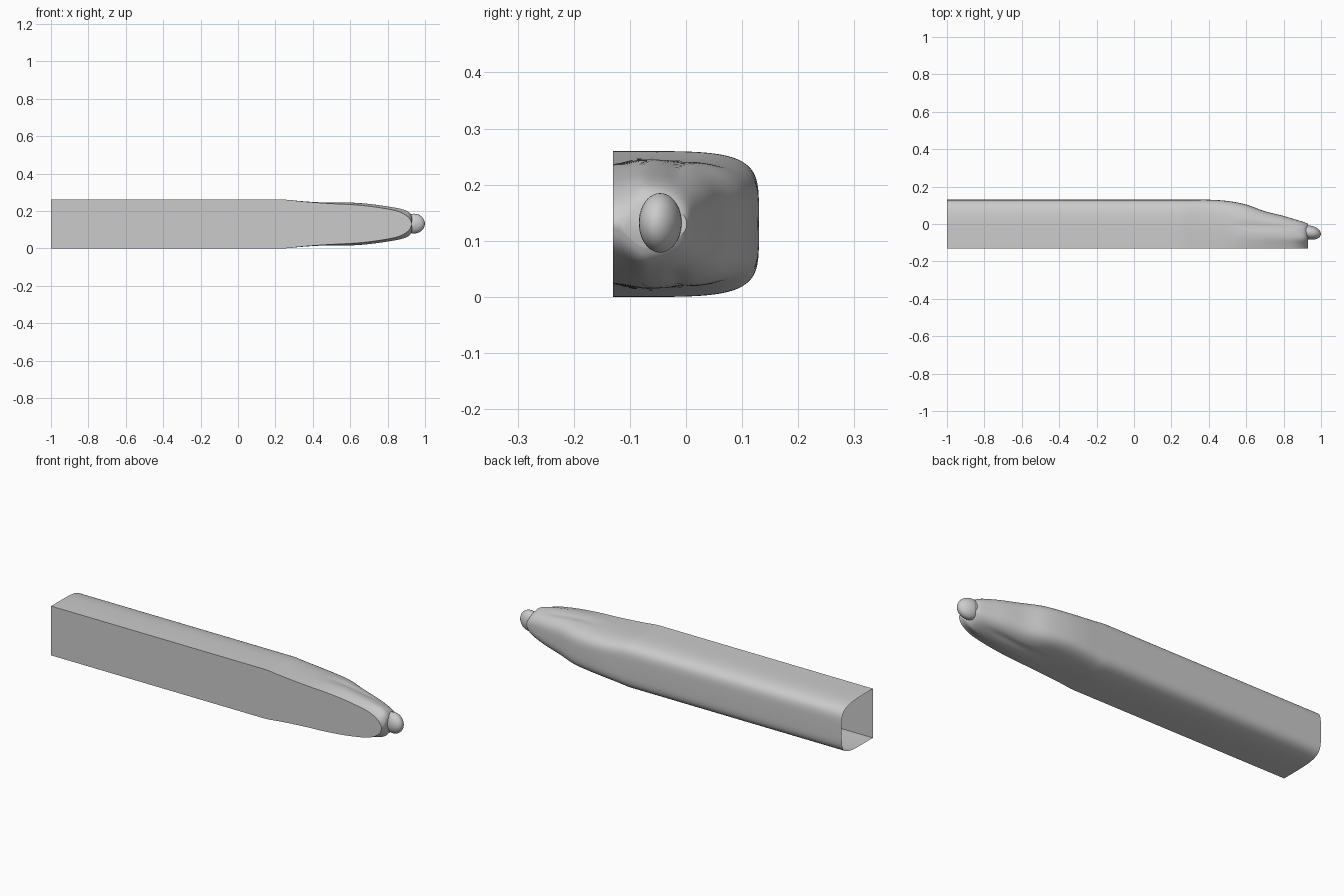
import bpy, bmesh, math

if "Cube" in bpy.data.objects:
    bpy.data.objects.remove(bpy.data.objects["Cube"])

FRONT, MID = -0.13, 0.13          # flat face plane, centre height

grey = bpy.data.materials.new("plain grey")
grey.diffuse_color = (0.6, 0.6, 0.6, 1)
grey.use_nodes = True
grey.node_tree.nodes["Principled BSDF"].inputs["Base Color"].default_value = grey.diffuse_color

# Key stations: x, flat-face half height, flank half height, back depth, squareness
KEYS = [
    (0.25, 0.130, 0.130, 0.130, 5.0),
    (0.32, 0.123, 0.124, 0.130, 4.8),
    (0.40, 0.116, 0.118, 0.130, 4.5),
    (0.50, 0.109, 0.114, 0.123, 4.2),
    (0.60, 0.104, 0.115, 0.104, 3.8),
    (0.70, 0.095, 0.108, 0.068, 3.5),
    (0.80, 0.080, 0.095, 0.043, 3.2),
    (0.86, 0.066, 0.085, 0.025, 3.0),
    (0.90, 0.045, 0.074, 0.013, 2.8),
    (0.92, 0.025, 0.060, 0.006, 2.6),
    (0.93, 0.002, 0.042, 0.001, 2.4),
]


def slope(i, c):
    a, b = KEYS[max(i - 1, 0)], KEYS[min(i + 1, len(KEYS) - 1)]
    return (b[c] - a[c]) / (b[0] - a[0]) if 0 < i else 0.0


def station(x):
    """Smoothly interpolated section values at x."""
    if x <= KEYS[0][0]:
        return KEYS[0][1:]
    i = max(k for k in range(len(KEYS) - 1) if KEYS[k][0] <= x)
    a, b = KEYS[i], KEYS[i + 1]
    w = b[0] - a[0]
    t = (x - a[0]) / w
    return [(2*t**3 - 3*t**2 + 1) * a[c] + (t**3 - 2*t*t + t) * w * slope(i, c)
            + (3*t*t - 2*t**3) * b[c] + (t**3 - t*t) * w * slope(i + 1, c)
            for c in range(1, 5)]


def smooth(t):
    t = min(max(t, 0), 1)
    return t * t * (3 - 2 * t)


def section(x, n=28):
    """Half-rounded section, from lower front edge round the back to the top."""
    hf, hm, back, power = station(x)
    pts = []
    for i in range(2 * n + 1):
        a = -math.pi / 2 + math.pi * i / (2 * n)
        s, c = math.sin(a), max(math.cos(a), 0)
        if i in (0, 2 * n):
            c = 0
        y = FRONT + (back - FRONT) * c ** (2 / power)
        v = math.copysign(abs(s) ** (2 / power), s)
        h = hf + (hm - hf) * smooth((y - FRONT) / 0.06)
        # shallow crease along the flank of the nose
        crease = smooth((x - 0.48) / 0.15) * smooth((0.9 - x) / 0.15)
        line = -0.005 - 0.05 * (x - 0.5)
        h -= 0.005 * crease * math.exp(-((y - line) / 0.018) ** 2)
        pts.append((x, y, MID + h * v))
    return pts


# Body: lofted shell with flat front face, open at the left end
bm = bmesh.new()
xs = [-1, -0.5, 0, 0.2] + [0.25 + 0.65 * i / 40 for i in range(41)]
xs += [0.908, 0.914, 0.92, 0.924, 0.927, 0.93]
rings = [[bm.verts.new(p) for p in section(x)] for x in xs]
for a, b in zip(rings, rings[1:]):
    for i in range(len(a) - 1):
        bm.faces.new((a[i], b[i], b[i + 1], a[i + 1]))
    bm.faces.new((a[-1], b[-1], b[0], a[0]))
bm.faces.new(rings[-1])
bmesh.ops.recalc_face_normals(bm, faces=bm.faces)
mesh = bpy.data.meshes.new("body_shell")
bm.to_mesh(mesh)
bm.free()
body = bpy.data.objects.new("body_shell", mesh)
bpy.context.collection.objects.link(body)

# Rounded tip knob
bpy.ops.mesh.primitive_uv_sphere_add(segments=32, ring_count=20, radius=1,
                                     location=(0.941, -0.046, 0.132))
knob = bpy.context.object
knob.name = "tip_knob"
knob.scale = (0.059, 0.037, 0.053)
knob.rotation_euler = (0, 0, math.radians(-12))

for ob in (body, knob):
    ob.data.materials.append(grey)
    bpy.ops.object.select_all(action='DESELECT')
    ob.select_set(True)
    bpy.context.view_layer.objects.active = ob
    bpy.ops.object.shade_smooth_by_angle(angle=math.radians(40))
